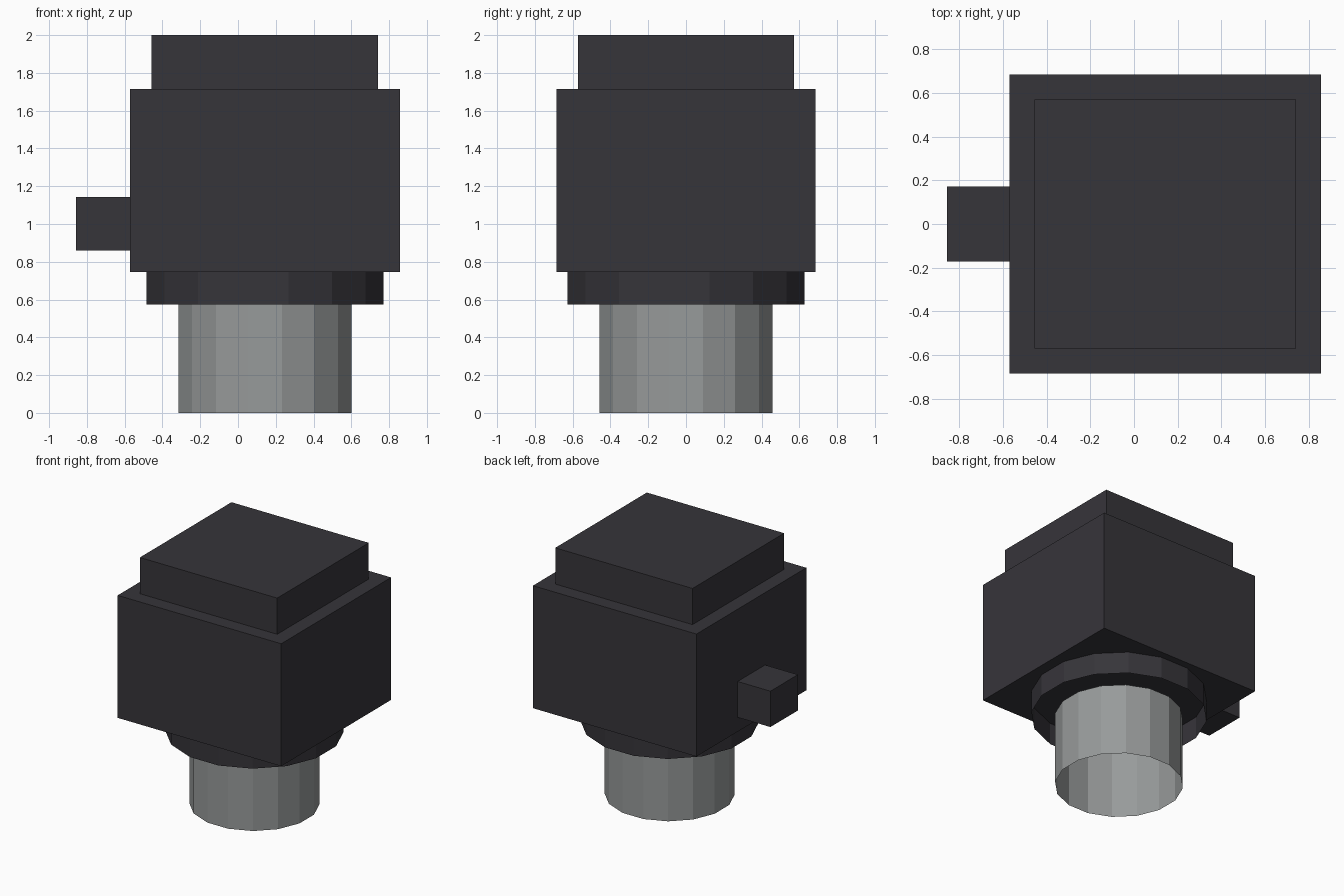
import bpy
import bmesh
from math import pi
from mathutils import Matrix, Vector

cube = bpy.data.objects.get("Cube")
if cube:
    bpy.data.objects.remove(cube, do_unlink=True)


def material(name, rgb):
    mat = bpy.data.materials.new(name)
    mat.use_nodes = True
    mat.diffuse_color = (*rgb, 1)
    mat.node_tree.nodes["Principled BSDF"].inputs["Base Color"].default_value = (*rgb, 1)
    return mat


def finish(bm, name, mat):
    bmesh.ops.recalc_face_normals(bm, faces=bm.faces)
    mesh = bpy.data.meshes.new(name)
    bm.to_mesh(mesh)
    bm.free()
    mesh.materials.append(mat)
    obj = bpy.data.objects.new(name, mesh)
    bpy.context.collection.objects.link(obj)
    return obj


def box(name, low, high, mat):
    low, high = Vector(low), Vector(high)
    bm = bmesh.new()
    bmesh.ops.create_cube(bm, size=1)
    bmesh.ops.scale(bm, vec=high - low, verts=bm.verts)
    bmesh.ops.translate(bm, vec=(low + high) / 2, verts=bm.verts)
    return finish(bm, name, mat)


def open_tube(name, radius, bottom, top, mat):
    # Sixteen flat sides, with a flat side facing each axis and no end caps
    sides = 16
    bm = bmesh.new()
    bmesh.ops.create_cone(bm, cap_ends=False, segments=sides, radius1=radius,
                          radius2=radius, depth=top - bottom,
                          matrix=Matrix.Rotation(pi / sides, 4, "Z"))
    bmesh.ops.translate(bm, vec=(0.143, 0, (bottom + top) / 2), verts=bm.verts)
    return finish(bm, name, mat)


charcoal = material("charcoal", (0.037, 0.035, 0.042))
grey = material("metal grey", (0.31, 0.325, 0.325))

# Housing, lid and side block
box("housing", (-0.571, -0.685, 0.747), (0.857, 0.685, 1.714), charcoal)
box("lid", (-0.457, -0.571, 1.714), (0.742, 0.571, 2), charcoal)
box("side_block", (-0.857, -0.171, 0.86), (-0.571, 0.171, 1.143), charcoal)

# Collar and hollow stem below the housing
open_tube("collar", 0.639, 0.573, 0.747, charcoal)
open_tube("stem", 0.466, 0, 0.573, grey)
